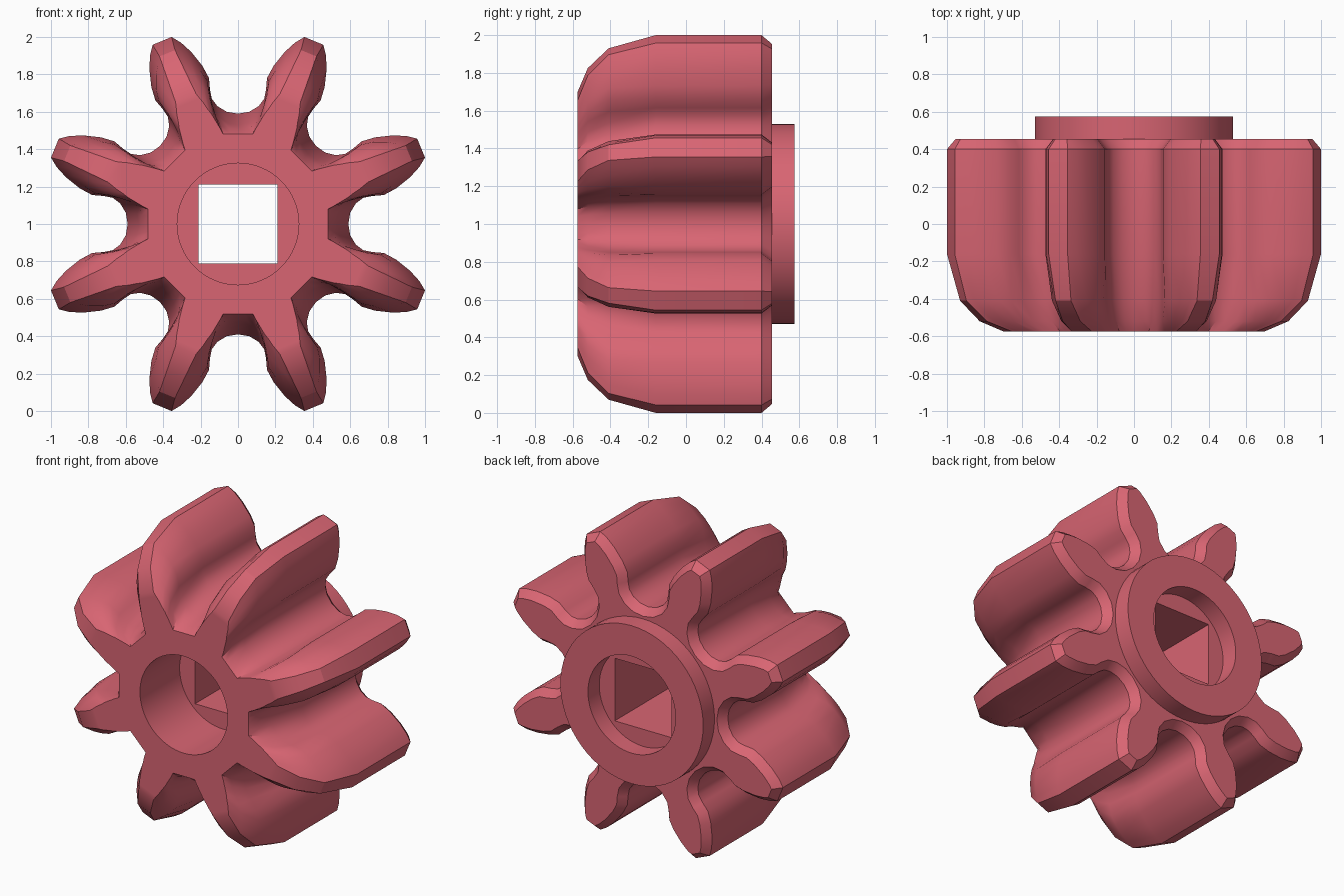
import bpy, bmesh, math
from mathutils import Vector, Matrix

if "Cube" in bpy.data.objects:
    bpy.data.objects.remove(bpy.data.objects["Cube"])

TEETH = 8
FRONT, FLOOR, BACK, COLLAR_BACK = -0.575, -0.155, 0.455, 0.575
BORE, COLLAR, SQUARE = 0.325, 0.53, 0.21

red = bpy.data.materials.new("soft_red")
red.use_nodes = True
red.diffuse_color = (0.69, 0.13, 0.17, 1)
red.node_tree.nodes["Principled BSDF"].inputs["Base Color"].default_value = red.diffuse_color

# Half of one tooth gap, root to tip: full section, shoulder and front face
full = [(0, .59), (.06, .60), (.11, .63), (.14, .67), (.15, .72),
        (.155, .78), (.19, .845), (.25, .92), (.305, .97), (.355, 1.0)]
shoulder = [(0, .53), (.055, .54), (.10, .57), (.135, .62), (.15, .69),
            (.165, .765), (.20, .82), (.255, .875), (.30, .905), (.337, .93)]
nose = [(0, .48), (.04, .48), (.08, .48), (.095, .51), (.122, .555),
        (.14, .585), (.163, .615), (.185, .648), (.205, .672), (.225, .697)]


def outline(half):
    """Mirror the half gap and repeat it around the axis."""
    gap = [Vector((-x, z)) for x, z in reversed(half[1:])] + [Vector(p) for p in half]
    return [Matrix.Rotation(-i * math.tau / TEETH, 2) @ p for i in range(TEETH) for p in gap]


def blend(a, b, t):
    return [p.lerp(q, t) for p, q in zip(a, b)]


def inset(loop, d):
    """Offset a clockwise outline inwards with mitred corners."""
    result = []
    for i, p in enumerate(loop):
        a = (p - loop[i - 1]).normalized()
        b = (loop[(i + 1) % len(loop)] - p).normalized()
        na, nb = Vector((a.y, -a.x)), Vector((b.y, -b.x))
        result.append(p + (na + nb) * d / (1 + na.dot(nb)))
    return result


def make_object(name, bm):
    bmesh.ops.recalc_face_normals(bm, faces=bm.faces)
    mesh = bpy.data.meshes.new(name)
    bm.to_mesh(mesh)
    bm.free()
    mesh.materials.append(red)
    obj = bpy.data.objects.new(name, mesh)
    bpy.context.collection.objects.link(obj)
    return obj


def select(obj):
    bpy.ops.object.select_all(action='DESELECT')
    obj.select_set(True)
    bpy.context.view_layer.objects.active = obj


def loft(name, sections, caps=True):
    """Skin a list of (y, outline) sections; without caps the ends join up."""
    bm = bmesh.new()
    rings = [[bm.verts.new((p.x, y, p.y + 1)) for p in loop] for y, loop in sections]
    pairs = list(zip(rings, rings[1:]))
    if caps:
        bm.faces.new(rings[0])
        bm.faces.new(rings[-1])
    else:
        pairs.append((rings[-1], rings[0]))
    for a, b in pairs:
        for i in range(len(a)):
            j = (i + 1) % len(a)
            bm.faces.new((a[i], a[j], b[j], b[i]))
    return make_object(name, bm)


def circle(r, n=64, turn=0.0):
    return [Vector((r * math.sin(turn + i * math.tau / n), r * math.cos(turn + i * math.tau / n)))
            for i in range(n)]


def cut(obj, cutter):
    cutter.hide_render = True
    select(obj)
    mod = obj.modifiers.new("cut", 'BOOLEAN')
    mod.operation, mod.solver, mod.object = 'DIFFERENCE', 'EXACT', cutter
    bpy.ops.object.modifier_apply(modifier=mod.name)
    bpy.data.objects.remove(cutter)


# Toothed body with chamfered back and tapered, rounded front
F, S, N = outline(full), outline(shoulder), outline(nose)
body = loft("gear_body", [
    (BACK, inset(F, .042)), (.40, F), (-.16, F), (-.41, S),
    (-.52, blend(S, N, .45)), (FRONT, N)])

# Round front bore and square drive hole
cut(body, loft("bore_cutter", [(FRONT - .2, circle(BORE)), (FLOOR, circle(BORE))]))
square = circle(SQUARE * math.sqrt(2), 4, math.pi / 4)
cut(body, loft("square_cutter", [(FLOOR - .1, square), (BACK + .1, square)]))

# Raised hub ring on the back
collar = loft("back_collar", [
    (BACK - .02, circle(COLLAR)), (COLLAR_BACK, circle(COLLAR)),
    (COLLAR_BACK, circle(BORE)), (BACK - .02, circle(BORE))], caps=False)

for obj in (body, collar):
    select(obj)
    bpy.ops.object.shade_smooth_by_angle(angle=math.radians(30))
